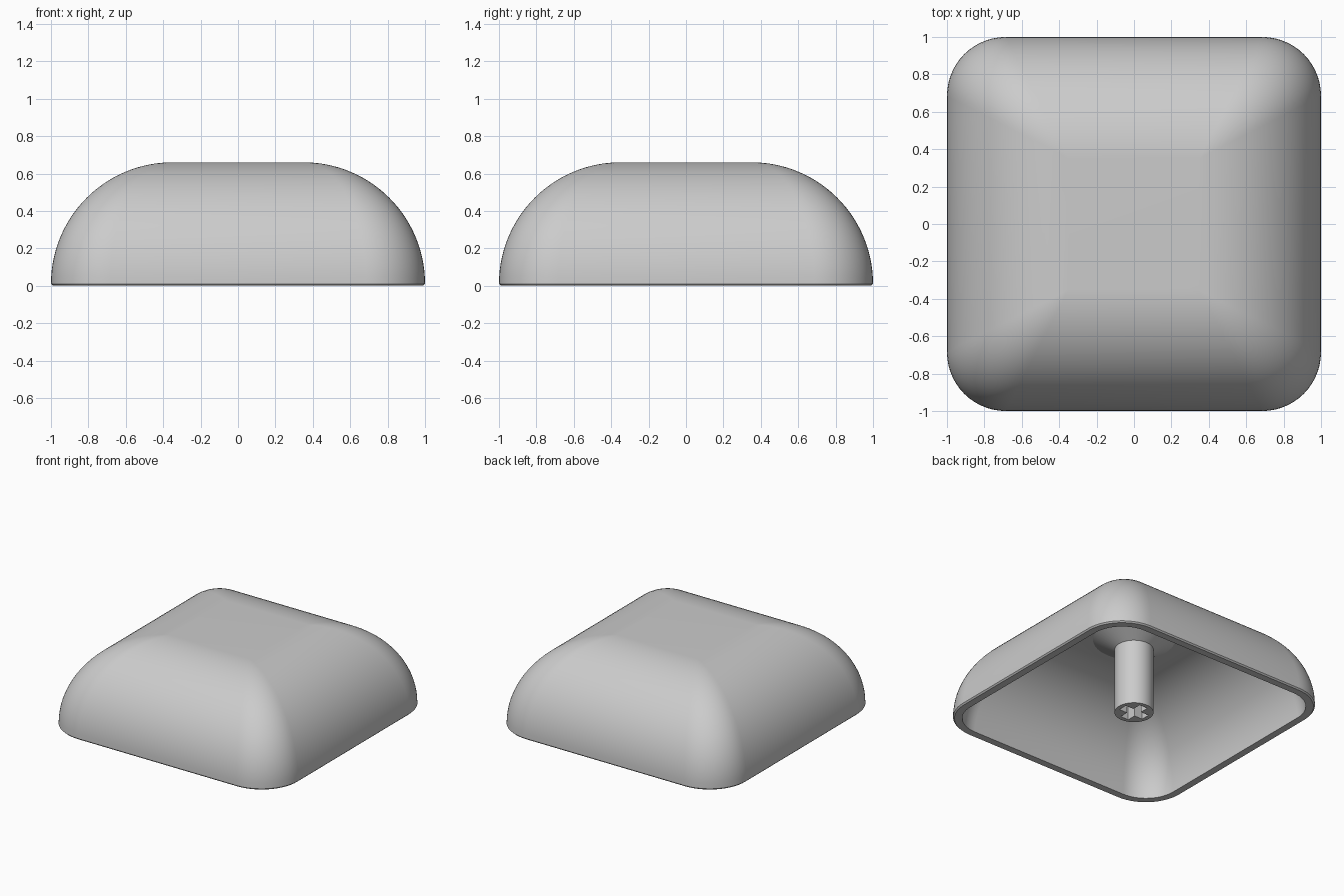
import bpy, bmesh, math
from mathutils import Vector

if "Cube" in bpy.data.objects:
    bpy.data.objects.remove(bpy.data.objects["Cube"])

grey = bpy.data.materials.new("light grey plastic")
grey.use_nodes = True
COLOUR = (0.6, 0.6, 0.6, 1)
grey.diffuse_color = COLOUR
grey.node_tree.nodes["Principled BSDF"].inputs["Base Color"].default_value = COLOUR

FLAT = 0.35      # half width of the flat top
STEPS = 28       # rings from base to top
CORNER = 14      # segments per rounded corner


def finish(obj, angle):
    obj.data.materials.append(grey)
    bpy.ops.object.select_all(action='DESELECT')
    obj.select_set(True)
    bpy.context.view_layer.objects.active = obj
    bpy.ops.object.shade_smooth_by_angle(angle=math.radians(angle))


def mesh_object(name, bm):
    bmesh.ops.recalc_face_normals(bm, faces=bm.faces)
    mesh = bpy.data.meshes.new(name)
    bm.to_mesh(mesh)
    bm.free()
    obj = bpy.data.objects.new(name, mesh)
    bpy.context.collection.objects.link(obj)
    return obj


def ring(half, fillet, angle, base, height):
    """Rounded square section of a domed block, its corners a rolling-ball fillet."""
    radius = half - FLAT
    ca, sa = math.cos(angle), math.sin(angle)
    side, up = Vector((ca, 0, sa)), Vector((0, ca, sa))
    core = FLAT + (radius - fillet) * ca
    centre = Vector((core, core, (radius - fillet) * sa))
    points = []
    for quarter in range(4):
        c, s = round(math.cos(quarter * math.pi / 2)), round(math.sin(quarter * math.pi / 2))
        for i in range(CORNER + 1):
            t = i / CORNER * math.pi / 2
            n = (side * math.cos(t) + up * math.sin(t)).normalized()
            p = centre + n * fillet
            points.append(Vector((p.x * c - p.y * s, p.x * s + p.y * c,
                                  base + p.z * height / radius)))
    return points


# Hollow domed shell of even thickness: outer dome, chamfered rim, inner dome
angles = [math.pi / 2 * i / STEPS for i in range(STEPS + 1)]
rings = [ring(1, 0.315, a, 0.01, 0.65) for a in reversed(angles)]
rings.append(ring(0.99, 0.305, 0, 0, 0.65))
rings += [ring(0.935, 0.25, a, 0, 0.595) for a in angles]

bm = bmesh.new()
loops = [[bm.verts.new(p) for p in r] for r in rings]
count = len(loops[0])
for lower, upper in zip(loops, loops[1:]):
    for i in range(count):
        j = (i + 1) % count
        bm.faces.new((lower[i], lower[j], upper[j], upper[i]))
# flat top and ceiling, spanned by the four merged corners
for loop in (loops[0], loops[-1]):
    bm.faces.new([loop[q * (CORNER + 1)] for q in range(4)])
bmesh.ops.remove_doubles(bm, verts=bm.verts, dist=0.0005)
shell = mesh_object("cap_shell", bm)
finish(shell, 35)

# Flared collar joining the stem to the ceiling
bpy.ops.mesh.primitive_cone_add(vertices=48, radius1=0.138, radius2=0.3, depth=0.09,
                                end_fill_type='NOTHING', location=(0, 0, 0.555))
collar = bpy.context.object
collar.name = "stem_collar"
finish(collar, 35)

# Round mounting stem
bpy.ops.mesh.primitive_cylinder_add(vertices=48, radius=0.138, depth=0.51, location=(0, 0, 0.255))
stem = bpy.context.object
stem.name = "mounting_stem"

# Cross-shaped socket cut into the stem's end
bm = bmesh.new()
arm, reach = 0.035, 0.105
outline = []
for q in range(4):
    c, s = round(math.cos(q * math.pi / 2)), round(math.sin(q * math.pi / 2))
    for x, y in ((reach, -arm), (reach, arm), (arm, arm)):
        outline.append(bm.verts.new((x * c - y * s, x * s + y * c, -0.05)))
face = bm.faces.new(outline)
extruded = bmesh.ops.extrude_face_region(bm, geom=[face])["geom"]
bmesh.ops.translate(bm, vec=(0, 0, 0.3),
                    verts=[g for g in extruded if isinstance(g, bmesh.types.BMVert)])
cutter = mesh_object("socket_cutter", bm)
cutter.hide_render = True

cut = stem.modifiers.new("socket", 'BOOLEAN')
cut.operation = 'DIFFERENCE'
cut.solver = 'EXACT'
cut.object = cutter
bpy.ops.object.select_all(action='DESELECT')
stem.select_set(True)
bpy.context.view_layer.objects.active = stem
bpy.ops.object.modifier_apply(modifier=cut.name)
bpy.data.objects.remove(cutter)
finish(stem, 35)
